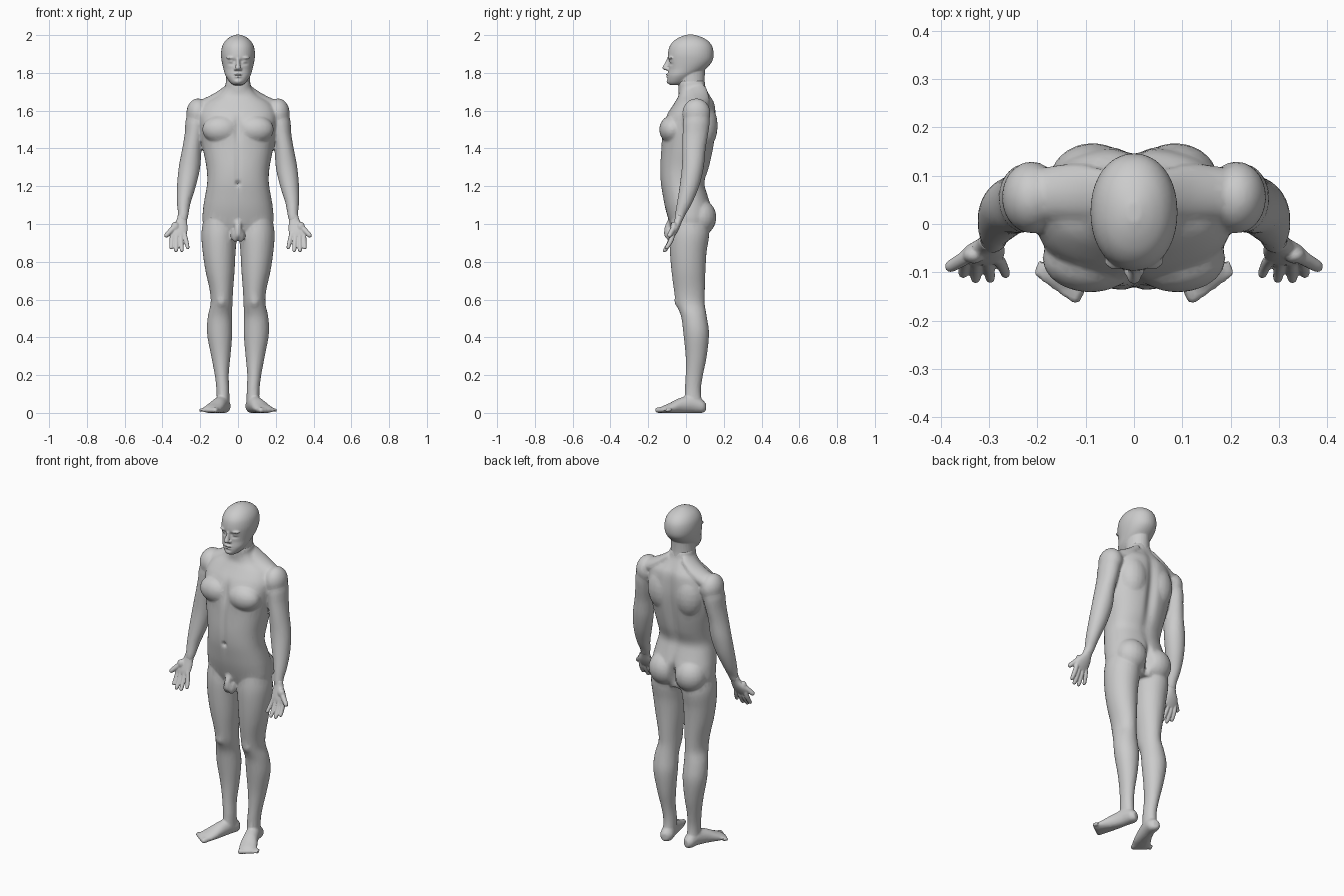
import bpy, bmesh, math
from mathutils import Vector, Matrix

X, Y, Z = Vector((1, 0, 0)), Vector((0, 1, 0)), Vector((0, 0, 1))


def loft(bm, rings, u=X, v=Y, sides=(1,), n=28, power=2.0, steps=4):
    """Skin elliptical rings (x, y, z, a, b) spread along u and v, curved between rings."""
    pts = []
    for i in range(len(rings) - 1):
        p0, p1, p2, p3 = (rings[min(max(i + k, 0), len(rings) - 1)] for k in (-1, 0, 1, 2))
        for s in range(steps):
            t = s / steps
            pts.append([b + 0.5 * t * (c - a + t * (2 * a - 5 * b + 4 * c - d + t * (3 * (b - c) + d - a)))
                        for a, b, c, d in zip(p0, p1, p2, p3)])
    pts.append(rings[-1])
    for side in sides:
        prev = None
        for x, y, z, a, b in pts:
            ring = []
            for k in range(n):
                t = 2 * math.pi * k / n
                c, s = math.cos(t), math.sin(t)
                co = (Vector((x, y, z)) + u * a * math.copysign(abs(c) ** (2 / power), c)
                      + v * b * math.copysign(abs(s) ** (2 / power), s))
                ring.append(bm.verts.new((co.x * side, co.y, max(co.z, 0))))
            if prev:
                for k in range(n):
                    bm.faces.new((prev[k], prev[(k + 1) % n], ring[(k + 1) % n], ring[k]))
            else:
                bm.faces.new(ring[::-1])
            prev = ring
        bm.faces.new(prev)


def blob(bm, co, r, sides=(1,)):
    for s in sides:
        m = Matrix.Translation((co[0] * s, co[1], co[2])) @ Matrix.Diagonal((*r, 1))
        bmesh.ops.create_uvsphere(bm, u_segments=20, v_segments=12, radius=1, matrix=m)


def finger(bm, a, b, r, side, bend=0.0):
    """Tapered, slightly bent round-ended tube."""
    a, b = Vector(a), Vector(b)
    d = (b - a).normalized()
    u = d.cross(Y).normalized()
    rows = []
    for t, k in ((0, 1), (0.35, 1.05), (0.7, 0.95), (0.9, 0.85), (0.97, 0.6), (1, 0.2)):
        p = a.lerp(b, t) + Y * bend * math.sin(math.pi * t)
        rows.append((*p, r * k, r * k))
    loft(bm, rows, u, d.cross(u), (side,), 12, steps=2)


def finish(name, bm, voxel, smooth, ratio, dents=()):
    """Fuse the overlapping volumes into one skin, press in the hollows, thin the mesh."""
    bmesh.ops.recalc_face_normals(bm, faces=bm.faces)
    me = bpy.data.meshes.new(name)
    bm.to_mesh(me)
    bm.free()
    ob = bpy.data.objects.new(name, me)
    bpy.context.collection.objects.link(ob)
    rm = ob.modifiers.new("fuse", 'REMESH')
    rm.mode, rm.voxel_size = 'VOXEL', voxel
    sm = ob.modifiers.new("relax", 'SMOOTH')
    sm.factor, sm.iterations = 0.5, smooth
    ob.data = bpy.data.meshes.new_from_object(ob.evaluated_get(bpy.context.evaluated_depsgraph_get()))
    ob.modifiers.clear()
    for vert in ob.data.vertices:
        p, push = vert.co.copy(), 0
        for c, r, dy in dents:
            q = sum(((abs(p[i]) - c[i]) / r[i] if i == 0 else (p[i] - c[i]) / r[i]) ** 2 for i in range(3))
            push += dy * math.exp(-q)
        vert.co.y += push
    ob.modifiers.new("facets", 'DECIMATE').ratio = ratio
    bpy.ops.object.select_all(action='DESELECT')
    ob.select_set(True)
    bpy.context.view_layer.objects.active = ob
    bpy.ops.object.shade_smooth_by_angle(angle=math.radians(40))


BOTH = (1, -1)

# --- Body: torso ---
bm = bmesh.new()
torso = [(.94, .02, .13, .08), (1.0, .02, .184, .105), (1.08, .013, .185, .122), (1.15, -.003, .174, .12),
         (1.22, -.017, .163, .117), (1.3, -.006, .167, .131), (1.4, .008, .186, .139),
         (1.5, .018, .2, .143), (1.58, .03, .205, .13), (1.64, .045, .175, .107),
         (1.68, .045, .112, .085), (1.72, .034, .072, .074), (1.76, .028, .064, .07)]
loft(bm, [(0, y, z, a, b) for z, y, a, b in torso], n=48, power=2.3)
blob(bm, (.09, -.072, 1.5), (.1, .07, .075), BOTH)       # chest muscles
blob(bm, (.085, .09, 1.52), (.09, .078, .13), BOTH)      # shoulder blades
blob(bm, (.085, .075, 1.035), (.092, .086, .095), BOTH)  # buttocks
blob(bm, (.212, .055, 1.585), (.062, .075, .08), BOTH)   # shoulders
loft(bm, [(.05, .06, 1.715, .03, .05), (.12, .065, 1.655, .04, .06), (.2, .06, 1.61, .045, .055)],
     Z, Y, BOTH)                                         # shoulder slopes

# --- Body: legs ---
loft(bm, [(.1, .015, 1.04, .08, .09), (.1, .018, .95, .094, .105), (.1, .012, .85, .087, .097),
          (.095, .013, .75, .077, .09), (.088, .018, .65, .062, .082), (.087, .023, .58, .058, .076),
          (.096, .042, .51, .064, .068), (.097, .054, .42, .067, .068), (.091, .054, .3, .051, .056),
          (.086, .044, .2, .037, .046), (.08, .036, .12, .034, .043), (.079, .04, .04, .034, .046)],
     sides=BOTH)
blob(bm, (.088, -.022, .595), (.034, .04, .045), BOTH)   # kneecaps

# --- Body: feet turned outward, with toes ---
out = Vector((.95, .3, 0))
loft(bm, [(.07, .103, .03, .018, .022), (.073, .08, .035, .036, .038), (.084, .03, .045, .038, .046),
          (.104, -.03, .038, .042, .042), (.129, -.085, .024, .05, .028), (.143, -.118, .018, .047, .02),
          (.148, -.13, .015, .04, .014)], out, Z, BOTH)
for i in range(5):
    p = Vector((.112 + .019 * i, -.118 + .01 * i, .017))
    tip = p + Vector((.014, -.045 + .003 * i, -.004))
    for s in BOTH:
        finger(bm, p, tip, .016 - .0015 * i, s)

# --- Body: arms ---
loft(bm, [(.208, .06, 1.63, .045, .05), (.222, .055, 1.55, .055, .07), (.231, .05, 1.48, .051, .068),
          (.244, .042, 1.4, .051, .062), (.257, .036, 1.3, .057, .058), (.273, .018, 1.2, .05, .052),
          (.287, -.008, 1.11, .036, .04), (.29, -.03, 1.05, .028, .028), (.297, -.04, 1.015, .027, .022)],
     sides=BOTH)

# --- Body: groin ---
loft(bm, [(0, -.075, 1.02, .02, .022), (0, -.095, .985, .018, .018), (0, -.1, .945, .017, .017),
          (0, -.099, .925, .009, .009)])
blob(bm, (.014, -.08, .94), (.022, .024, .037), BOTH)

finish("body", bm, .007, 5, .2, [
    ((0, .16, 1.42), (.03, .08, .26), -.02),      # spine
    ((0, .14, 1.02), (.016, .07, .07), -.035),    # cleft
    ((0, -.13, 1.51), (.018, .05, .07), .014),    # breastbone
    ((0, -.14, 1.3), (.014, .05, .12), .006),     # belly line
    ((0, -.135, 1.215), (.012, .03, .013), .014), # navel
    ((.06, -.1, 1.715), (.03, .06, .02), .01)])   # collar hollows

# --- Head and face ---
bm = bmesh.new()
skull = [(1.736, -.058, .022, .026), (1.75, -.046, .042, .05), (1.785, -.024, .066, .074),
         (1.82, .005, .077, .098), (1.86, .021, .086, .117), (1.9, .025, .09, .121), (1.94, .026, .084, .113),
         (1.97, .026, .067, .09), (1.99, .025, .042, .056), (2.002, .024, .014, .02)]
loft(bm, [(0, y, z, a, b) for z, y, a, b in skull], n=40, power=2.1)
loft(bm, [(0, .035, 1.71, .066, .07), (0, .027, 1.76, .064, .072), (0, .022, 1.83, .062, .08)])  # neck
loft(bm, [(0, -.09, 1.876, .009, .01), (0, -.1, 1.85, .01, .013), (0, -.107, 1.826, .015, .018),
          (0, -.1, 1.814, .012, .012)])                     # nose
blob(bm, (.013, -.096, 1.82), (.009, .012, .008), BOTH)     # nostrils
blob(bm, (.032, -.077, 1.88), (.03, .018, .009), BOTH)      # brows
blob(bm, (.033, -.073, 1.86), (.014, .015, .011), BOTH)     # eyes
blob(bm, (0, -.094, 1.791), (.023, .013, .006))             # upper lip
blob(bm, (0, -.092, 1.78), (.02, .013, .006))               # lower lip
blob(bm, (0, -.08, 1.756), (.026, .023, .017))              # chin
finish("head", bm, .004, 3, .3, [
    ((.019, -.09, 1.862), (.011, .04, .011), .008),         # inner eye corners
    ((.036, -.09, 1.847), (.02, .03, .008), .006),          # under the eyes
    ((0, -.1, 1.7855), (.022, .03, .003), .004)])           # mouth line

# --- Hands, palms forward ---
for s, name in ((1, "left_hand"), (-1, "right_hand")):
    bm = bmesh.new()
    loft(bm, [(.292, -.033, 1.045, .027, .024), (.299, -.042, 1.015, .029, .02), (.31, -.055, .98, .043, .019),
              (.315, -.068, .95, .045, .016), (.315, -.076, .93, .038, .011)], X, Vector((0, .93, -.36)), (s,))
    finger(bm, (.347, -.068, .95), (.354, -.107, .867), .0125, s, .006)
    finger(bm, (.326, -.072, .945), (.328, -.118, .852), .0125, s, .006)
    finger(bm, (.304, -.072, .945), (.297, -.118, .852), .012, s, .006)
    finger(bm, (.284, -.07, .95), (.264, -.108, .867), .0115, s, .006)
    finger(bm, (.315, -.05, 1.005), (.387, -.092, .932), .0145, s)
    blob(bm, (.332, -.064, .985), (.022, .018, .026), (s,))  # thumb base
    finish(name, bm, .0035, 2, .3)
